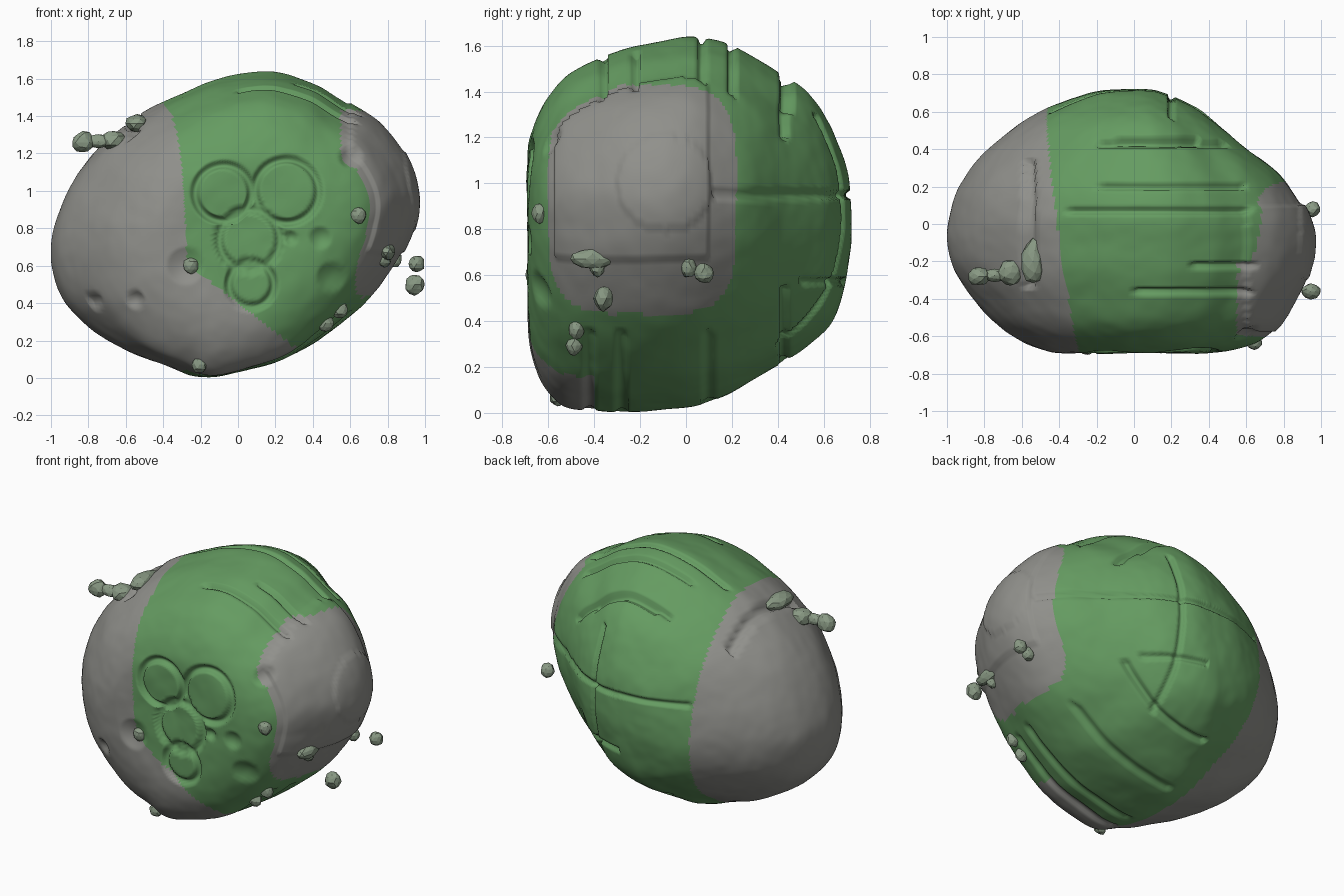
import bpy, bmesh, math
from mathutils import Vector, noise

if "Cube" in bpy.data.objects:
    bpy.data.objects.remove(bpy.data.objects["Cube"])

CZ = 0.82
SUB_ROW, SUB_COL = 12, 9

# Front outline (x, z), clockwise from the left
OUTLINE = [(-1, .65), (-.97, .85), (-.88, 1.05), (-.75, 1.23), (-.54, 1.4), (-.35, 1.5),
           (-.1, 1.6), (.17, 1.64), (.4, 1.58), (.57, 1.48), (.75, 1.37), (.88, 1.2),
           (.95, 1.0), (.93, .8), (.85, .62), (.7, .42), (.5, .25), (.3, .12),
           (.05, .04), (-.2, .005), (-.38, .06), (-.6, .14), (-.8, .27), (-.94, .43)]

# Sections front to back: y, then scale to the left, right, up, down
ROWS = [(-.68, 0, 0, 0, 0), (-.69, .2, .2, .2, .2), (-.69, .38, .42, .38, .5),
        (-.67, .49, .58, .5, .71), (-.62, .61, .71, .64, .86), (-.53, .74, .82, .78, .97),
        (-.4, .86, .9, .87, .99), (-.25, .96, .97, .94, 1), (-.1, 1, 1, .975, .99),
        (.03, .99, .97, 1, .97), (.17, .95, .89, .97, .91), (.3, .87, .78, .89, .82),
        (.42, .76, .61, .8, .74), (.54, .6, .46, .69, .64), (.63, .44, .34, .52, .53),
        (.69, .27, .2, .35, .34), (.715, .14, .1, .17, .17), (.72, 0, 0, 0, 0)]


def spline(points, steps, closed):
    """Smooth curve through tuples of any length."""
    n, out = len(points), []
    pick = (lambda i: points[i % n]) if closed else (lambda i: points[max(0, min(n - 1, i))])
    for i in range(n if closed else n - 1):
        for k in range(steps):
            t = k / steps
            out.append(tuple(
                0.5 * (2 * b + (c - a) * t + (2 * a - 5 * b + 4 * c - d) * t * t
                       + (3 * b - a - 3 * c + d) * t ** 3)
                for a, b, c, d in zip(pick(i - 1), pick(i), pick(i + 1), pick(i + 2))))
    if not closed:
        out.append(points[-1])
    return out


def material(name, color):
    m = bpy.data.materials.new(name)
    m.diffuse_color = (*color, 1)
    m.use_nodes = True
    m.node_tree.nodes["Principled BSDF"].inputs["Base Color"].default_value = m.diffuse_color
    return m


GREEN = material("green", (.13, .33, .12))
GREY = material("grey", (.28, .28, .26))
STONE = material("grey_green", (.25, .32, .23))


def trench(d, width):
    return max(0, 1 - (abs(d) / width) ** 2)


# Front ring grooves and dimples: x, z, radius
RINGS = [(-.08, .99, .15), (.26, 1.0, .17), (.06, .74, .16), (.07, .5, .12)]
DIMPLES = [(.5, .54, .08), (.44, .75, .06), (.6, 1.18, .06), (-.55, .42, .05),
           (-.77, .41, .05), (-.28, .6, .1), (.28, .75, .04)]
# Top grooves along x: y, x start, x end
TOP_LINES = [(.07, -.35, .62), (.2, -.2, .6), (.45, -.1, .35), (-.22, .3, .65), (-.36, 0, .62)]


def relief(p):
    """Height offset of the surface detail at a point."""
    x, y, z = p
    h = .006 * noise.noise(p * 5) + .002 * noise.noise(p * 14)
    if y < -.4:
        rings = max(trench(math.hypot(x - cx, z - cz) - r, .025) for cx, cz, r in RINGS)
        h -= .03 * rings
        for cx, cz, r in DIMPLES:
            h -= .025 * trench(math.hypot(x - cx, z - cz), r)
    if z > 1.2:
        for gy, x0, x1 in TOP_LINES:
            if x0 < x < x1:
                h -= .03 * trench(y - gy, .02)
        if abs(y) < .35:
            h -= .04 * trench(x + .56, .03)
    # Back plate seams
    if y > .12 and x > -.45:
        h -= .022 * trench(z - .95, .02)
        if y > .4 and z < 1.3:
            h -= .022 * trench(x - .2, .02)
        if y > .5 and x > 0:
            h -= .022 * trench(z - .57, .02)
        if (z > 1.2 or z < .55) and x > -.2:
            h -= .03 * trench(y - .43, .022)
    # Lower ridges
    if z < .35 and x > -.2:
        for gy in (-.42, -.28, .1):
            h -= .018 * trench(y - gy, .03)
    # Stepped plates on the right side
    if x > .6:
        if -.57 < y < .1 and z > .68:
            h += .012
        if math.hypot(y + .09, z - 1) < .2:
            h += .008
    return h


def is_grey(p):
    x, y, z = p
    if x < -.3 - .14 * (y + .69) - .05 * (z - 1.2):
        return True
    if y < -.4 and z < .4 - .78 * x and z < .58:
        return True
    # Rounded cap on the right
    return x > .55 and ((y + .19) / .41) ** 4 + ((z - .93) / .5) ** 4 < 1


# Body
bm = bmesh.new()
ring = spline(OUTLINE, SUB_COL, True)
rows = spline(ROWS, SUB_ROW, False)
cols = len(ring)
front = bm.verts.new((0, rows[0][0], CZ))
loops = []
for y, left, right, up, down in rows[1:-1]:
    loops.append([bm.verts.new((x * (left if x < 0 else right), y,
                                CZ + (z - CZ) * (up if z > CZ else down))) for x, z in ring])
back = bm.verts.new((0, rows[-1][0], CZ))
for i in range(cols):
    j = (i + 1) % cols
    bm.faces.new((front, loops[0][j], loops[0][i]))
    bm.faces.new((back, loops[-1][i], loops[-1][j]))
    for a, b in zip(loops, loops[1:]):
        bm.faces.new((a[i], a[j], b[j], b[i]))
bmesh.ops.recalc_face_normals(bm, faces=bm.faces)
bm.normal_update()
moved = [(v, v.co + v.normal * relief(v.co)) for v in bm.verts]
for v, co in moved:
    v.co = co
    v.co.z = max(0, co.z)
for f in bm.faces:
    f.smooth = True
    f.material_index = int(is_grey(f.calc_center_median()))
mesh = bpy.data.meshes.new("body")
bm.to_mesh(mesh)
bm.free()
body = bpy.data.objects.new("body", mesh)
bpy.context.collection.objects.link(body)
mesh.materials.append(GREEN)
mesh.materials.append(GREY)
bpy.context.view_layer.update()


def pebble(name, at, size, snap=False):
    """Rough stone; snap seats it in the body surface."""
    if snap:
        at = body.closest_point_on_mesh(Vector(at))[1]
    bpy.ops.mesh.primitive_ico_sphere_add(subdivisions=2, radius=1, location=at)
    o = bpy.context.object
    o.name = name
    for v in o.data.vertices:
        v.co *= 1 + .2 * noise.noise(v.co * 1.5 + Vector(at) * 9)
        v.co = Vector(c * s for c, s in zip(v.co, size))
    o.data.materials.append(STONE)


# Loose pebbles on the right and the knob on the upper left
pebble("loose_pebble_upper", (.955, .08, .61), (.042, .042, .045))
pebble("loose_pebble_lower", (.945, -.36, .5), (.052, .042, .055))
pebble("knob_tip", (-.83, -.28, 1.26), (.06, .05, .055))
pebble("knob_stalk", (-.745, -.275, 1.265), (.07, .035, .035))
pebble("knob_base", (-.66, -.26, 1.27), (.07, .07, .05))
pebble("knob_ridge", (-.54, -.2, 1.36), (.06, .12, .05))

# Small bumps set into the surface
BUMPS = [(.64, -.63, .87), (.81, -.4, .62), (.6, -.5, .31), (-.2, -.55, .08),
         (.5, -.5, .26), (-.25, -.67, .6), (.86, .02, .62)]
for i, at in enumerate(BUMPS):
    pebble(f"surface_bump_{i + 1}", at, (.042, .035, .045), True)
pebble("side_ledge", (.83, -.42, .63), (.04, .1, .045), True)
